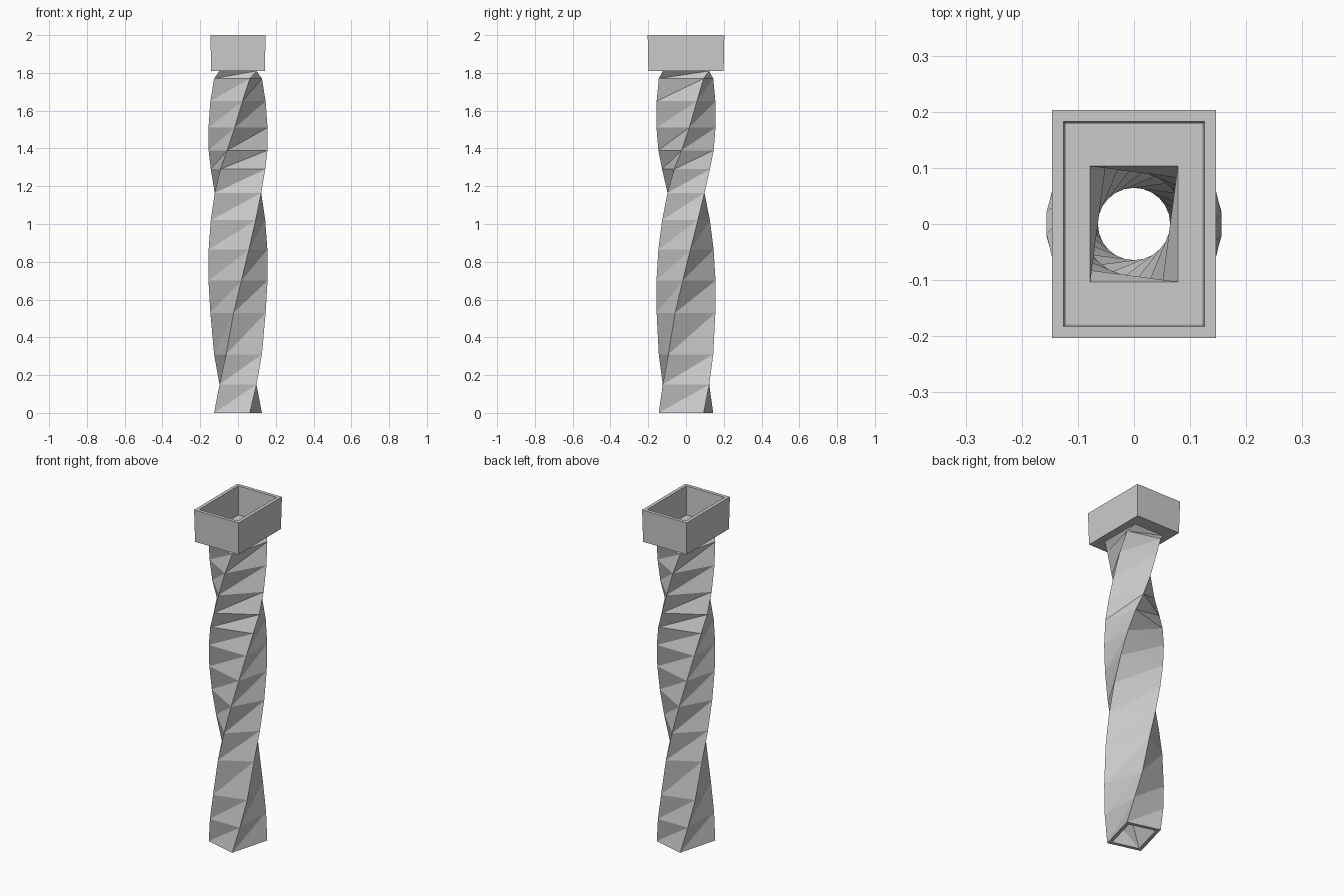
import bpy, bmesh
from math import cos, sin, radians

if "Cube" in bpy.data.objects:
    bpy.data.objects.remove(bpy.data.objects["Cube"])

bm = bmesh.new()


def ring(hx, hy, z, deg=0.0):
    """Rectangle of four vertices turned about z."""
    c, s = cos(radians(deg)), sin(radians(deg))
    return [bm.verts.new((x * c - y * s, x * s + y * c, z))
            for x, y in ((hx, -hy), (hx, hy), (-hx, hy), (-hx, -hy))]


def skin(low, high):
    """Triangulated band, diagonal leaning with the twist."""
    for i in range(4):
        j = (i + 1) % 4
        bm.faces.new((low[i], low[j], high[j]))
        bm.faces.new((low[i], high[j], high[i]))


# Twisted shaft levels: each step turns 15 degrees
levels = [0, .15, .31, .53, .70, .865, 1.02, 1.165, 1.29, 1.39, 1.51, 1.65, 1.77, 1.81]
last = len(levels) - 1
outer = [ring(.098, .123, z, 15 * (k - last)) for k, z in enumerate(levels)]
inner = [ring(.078, .103, z if k < last else 1.83, 15 * (k - last))
         for k, z in enumerate(levels)]
for wall in (outer, inner):
    for a, b in zip(wall, wall[1:]):
        skin(a, b)

# Hollow rectangular cup on top, plus the bottom rim of the shaft
cup = [outer[-1], ring(.142, .199, 1.81), ring(.146, .203, 2.0),
       ring(.126, .183, 2.0), ring(.122, .179, 1.83), inner[-1]]
for a, b in zip(cup, cup[1:]):
    skin(a, b)
skin(inner[0], outer[0])

bmesh.ops.recalc_face_normals(bm, faces=bm.faces[:])
mesh = bpy.data.meshes.new("twisted_post_with_cup")
bm.to_mesh(mesh)
bm.free()
obj = bpy.data.objects.new("twisted_post_with_cup", mesh)
bpy.context.collection.objects.link(obj)
